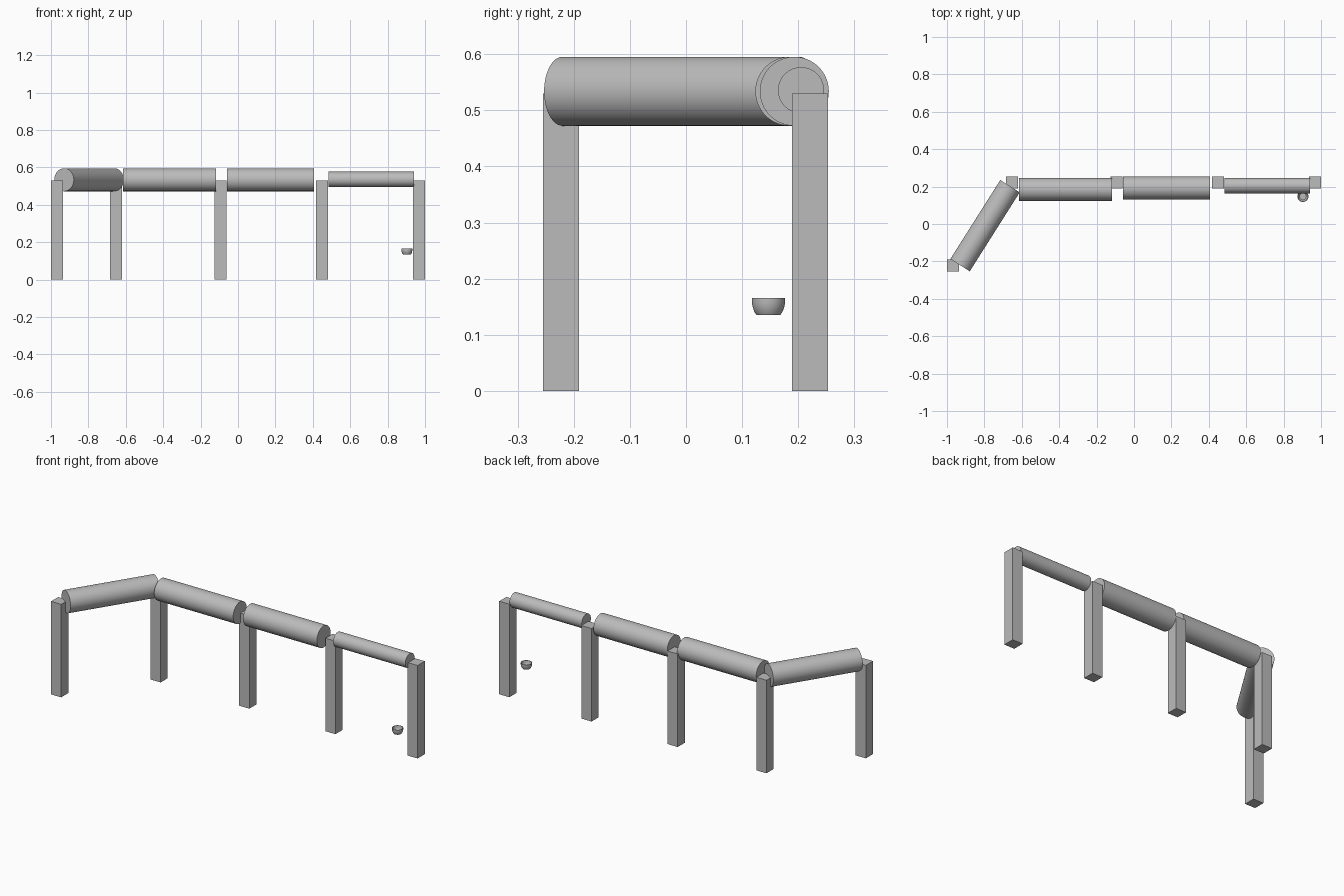
import bpy, bmesh, math
from mathutils import Vector

cube = bpy.data.objects.get("Cube")
if cube:
    bpy.data.objects.remove(cube, do_unlink=True)

GREY = (0.5, 0.5, 0.5, 1)
grey = bpy.data.materials.new("plain grey")
grey.use_nodes = True
grey.diffuse_color = GREY
grey.node_tree.nodes["Principled BSDF"].inputs["Base Color"].default_value = GREY


def finish(obj, name, smooth=False):
    obj.name = obj.data.name = name
    obj.data.materials.append(grey)
    if smooth:
        bpy.ops.object.select_all(action="DESELECT")
        obj.select_set(True)
        bpy.context.view_layer.objects.active = obj
        bpy.ops.object.shade_smooth_by_angle(angle=math.radians(35))


def post(name, x, y, width=0.064, height=0.53):
    bpy.ops.mesh.primitive_cube_add(size=1, location=(x, y, height / 2))
    obj = bpy.context.object
    obj.scale = (width, width, height)
    bpy.ops.object.transform_apply(location=False, rotation=False)
    finish(obj, name)


def log(name, start, end, radius, z=0.534):
    a, b = Vector((*start, z)), Vector((*end, z))
    bpy.ops.mesh.primitive_cylinder_add(
        vertices=64, radius=radius, depth=(b - a).length, location=(a + b) / 2)
    obj = bpy.context.object
    obj.rotation_euler = (b - a).to_track_quat("Z", "Y").to_euler()
    finish(obj, name, True)


def bowl(name, location, profile, steps=32):
    bm = bmesh.new()
    verts = [bm.verts.new((r, 0, z)) for r, z in profile]
    edges = [bm.edges.new(pair) for pair in zip(verts, verts[1:])]
    bmesh.ops.spin(bm, geom=verts + edges, cent=(0, 0, 0), axis=(0, 0, 1),
                   angle=math.tau, steps=steps)
    bmesh.ops.remove_doubles(bm, verts=bm.verts, dist=0.0001)
    bmesh.ops.recalc_face_normals(bm, faces=bm.faces)
    mesh = bpy.data.meshes.new(name)
    bm.to_mesh(mesh)
    bm.free()
    obj = bpy.data.objects.new(name, mesh)
    obj.location = location
    bpy.context.collection.objects.link(obj)
    finish(obj, name, True)


# Upright posts: one at the front corner, four along the back
post("front_corner_post", -0.968, -0.223)
for i, x in enumerate((-0.652, -0.093, 0.45, 0.968)):
    post(f"back_post_{i + 1}", x, 0.221)

# Round rails resting between the posts
log("angled_rail", (-0.93, -0.22), (-0.663, 0.202), 0.0615)
log("thick_rail_1", (-0.615, 0.185), (-0.117, 0.185), 0.0615)
log("thick_rail_2", (-0.06, 0.193), (0.405, 0.193), 0.0615)
log("thin_rail", (0.485, 0.205), (0.94, 0.205), 0.041, 0.536)

# Small open bowl beside the end post
bowl("bowl", (0.903, 0.147, 0.135),
     [(0, 0), (0.021, 0), (0.025, 0.006), (0.028, 0.014), (0.0295, 0.022), (0.0295, 0.031),
      (0.027, 0.031), (0.026, 0.02), (0.022, 0.008), (0.018, 0.004), (0, 0.004)])
